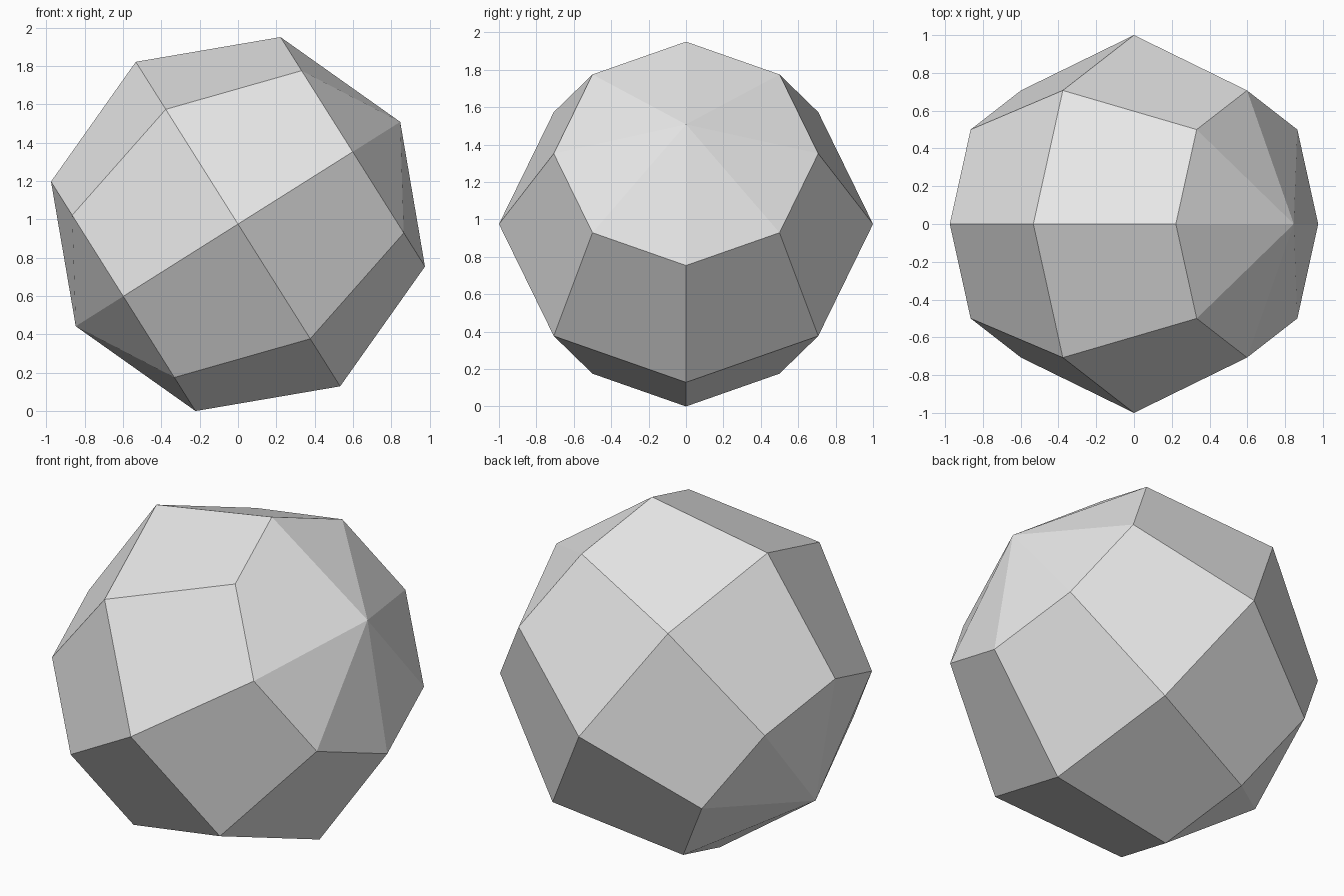
import bpy
import bmesh
from math import radians, cos
from mathutils import Matrix

cube = bpy.data.objects.get("Cube")
if cube:
    bpy.data.objects.remove(cube, do_unlink=True)

TILT = 32.2  # elevation of the pole axis above +x, in degrees

# One plain grey
grey = bpy.data.materials.new("light_grey")
grey.use_nodes = True
colour = (0.8, 0.8, 0.8, 1)
grey.diffuse_color = colour
grey.node_tree.nodes["Principled BSDF"].inputs["Base Color"].default_value = colour

# Faceted ball: eight segments, four rings, pole axis leaning in the xz plane
bm = bmesh.new()
bmesh.ops.create_uvsphere(bm, u_segments=8, v_segments=4, radius=1)
bm.transform(Matrix.Rotation(radians(90 - TILT), 4, "Y"))

# Rest the lowest corner on the ground
bm.transform(Matrix.Translation((0, 0, cos(radians(45 - TILT)))))

mesh = bpy.data.meshes.new("faceted_ball")
bm.to_mesh(mesh)
bm.free()
mesh.materials.append(grey)
ball = bpy.data.objects.new("faceted_ball", mesh)
bpy.context.collection.objects.link(ball)
